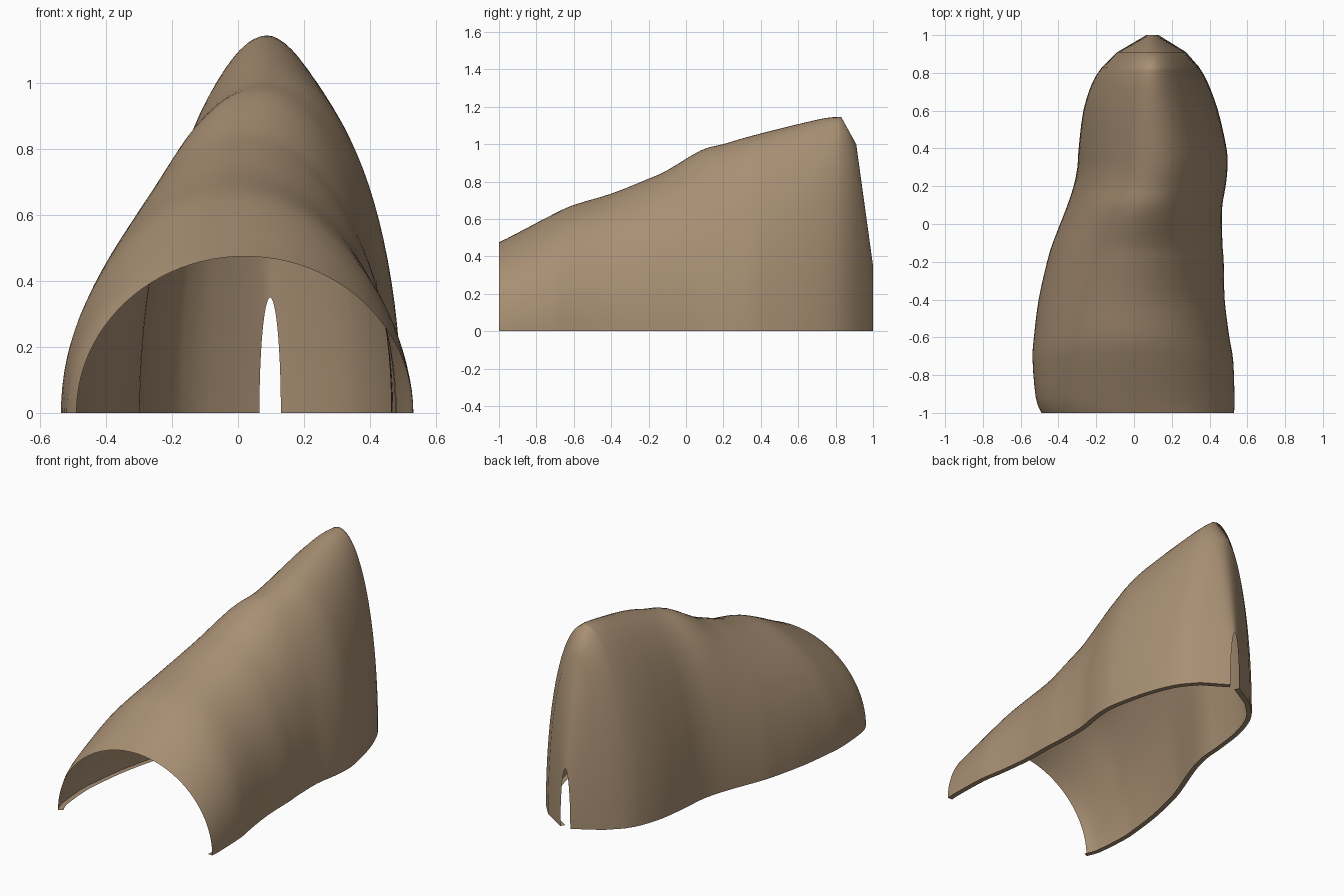
import bpy, bmesh, math
from mathutils import Vector

cube = bpy.data.objects.get("Cube")
if cube:
    bpy.data.objects.remove(cube, do_unlink=True)

ARCH_STEPS = 48
LIP_WIDTH = 0.03

# Stations from the open front to the narrow back: y, right edge x, left edge x, crown height
STATIONS = [
    (-1.0, -0.49, 0.53, 0.475),
    (-0.92, -0.52, 0.532, 0.515),
    (-0.72, -0.537, 0.525, 0.62),
    (-0.6, -0.53, 0.505, 0.675),
    (-0.4, -0.505, 0.48, 0.735),
    (-0.2, -0.46, 0.475, 0.815),
    (-0.1, -0.43, 0.468, 0.86),
    (0.08, -0.36, 0.466, 0.967),
    (0.2, -0.32, 0.485, 1.0),
    (0.3, -0.3, 0.495, 1.03),
    (0.4, -0.293, 0.49, 1.057),
    (0.6, -0.268, 0.445, 1.107),
    (0.75, -0.22, 0.39, 1.14),
    (0.83, -0.17, 0.345, 1.145),
    (0.91, -0.088, 0.275, 1.0),
    (1.0, 0.065, 0.13, 0.35),
]


def smooth_stations(points, straight=2, steps=3):
    """Round the run of stations, keeping the last few spans straight."""
    pts = [Vector(p) for p in points]
    bend = len(pts) - 1 - straight
    result = []
    for i in range(bend):
        a, b, c = pts[max(i - 1, 0)], pts[i], pts[i + 1]
        d = pts[min(i + 2, bend)]
        for s in range(steps):
            t = s / steps
            result.append(b + 0.5 * t * ((c - a) + t * (2 * a - 5 * b + 4 * c - d
                                                        + t * (3 * (b - c) + d - a))))
    return result + pts[bend:]


def arch(station):
    """Half-ellipse cross-section, from the right foot over the crown to the left foot."""
    y, right, left, height = station
    mid, half = (right + left) / 2, (left - right) / 2
    angles = [math.pi * k / ARCH_STEPS for k in range(ARCH_STEPS + 1)]
    return [Vector((mid - half * math.cos(a), y, height * math.sin(a))) for a in angles]


def add_lip(bm, feet, side):
    """Narrow flat lip turned inward along one bottom edge."""
    inner = []
    for i, v in enumerate(feet):
        along = feet[min(i + 1, len(feet) - 1)].co - feet[max(i - 1, 0)].co
        inward = Vector((along.y, -along.x, 0)).normalized() * side
        inner.append(bm.verts.new(v.co + inward * LIP_WIDTH))
    for i in range(len(feet) - 1):
        bm.faces.new((feet[i], feet[i + 1], inner[i + 1], inner[i]))


# Lofted hood, open at the front, underneath and at the back slot
bm = bmesh.new()
rows = [[bm.verts.new(p) for p in arch(s)] for s in smooth_stations(STATIONS)]
for r, q in zip(rows, rows[1:]):
    for k in range(ARCH_STEPS):
        bm.faces.new((r[k], r[k + 1], q[k + 1], q[k]))
add_lip(bm, [r[0] for r in rows], 1)
add_lip(bm, [r[-1] for r in rows], -1)
bmesh.ops.recalc_face_normals(bm, faces=bm.faces)
bm.normal_update()

# Make sure the crown faces outward
crown = max(bm.faces, key=lambda f: f.normal.z ** 2 + f.calc_center_median().z)
if crown.normal.z < 0:
    bmesh.ops.reverse_faces(bm, faces=bm.faces)

mesh = bpy.data.meshes.new("hood_shell")
bm.to_mesh(mesh)
bm.free()
hood = bpy.data.objects.new("hood_shell", mesh)
bpy.context.collection.objects.link(hood)

# Tan colour
tan = bpy.data.materials.new("tan")
tan.use_nodes = True
colour = (0.39, 0.275, 0.172, 1)
tan.diffuse_color = colour
tan.node_tree.nodes["Principled BSDF"].inputs["Base Color"].default_value = colour
mesh.materials.append(tan)

# Smooth body with a crisp lip
bpy.ops.object.select_all(action="DESELECT")
hood.select_set(True)
bpy.context.view_layer.objects.active = hood
bpy.ops.object.shade_smooth_by_angle(angle=math.radians(75))
